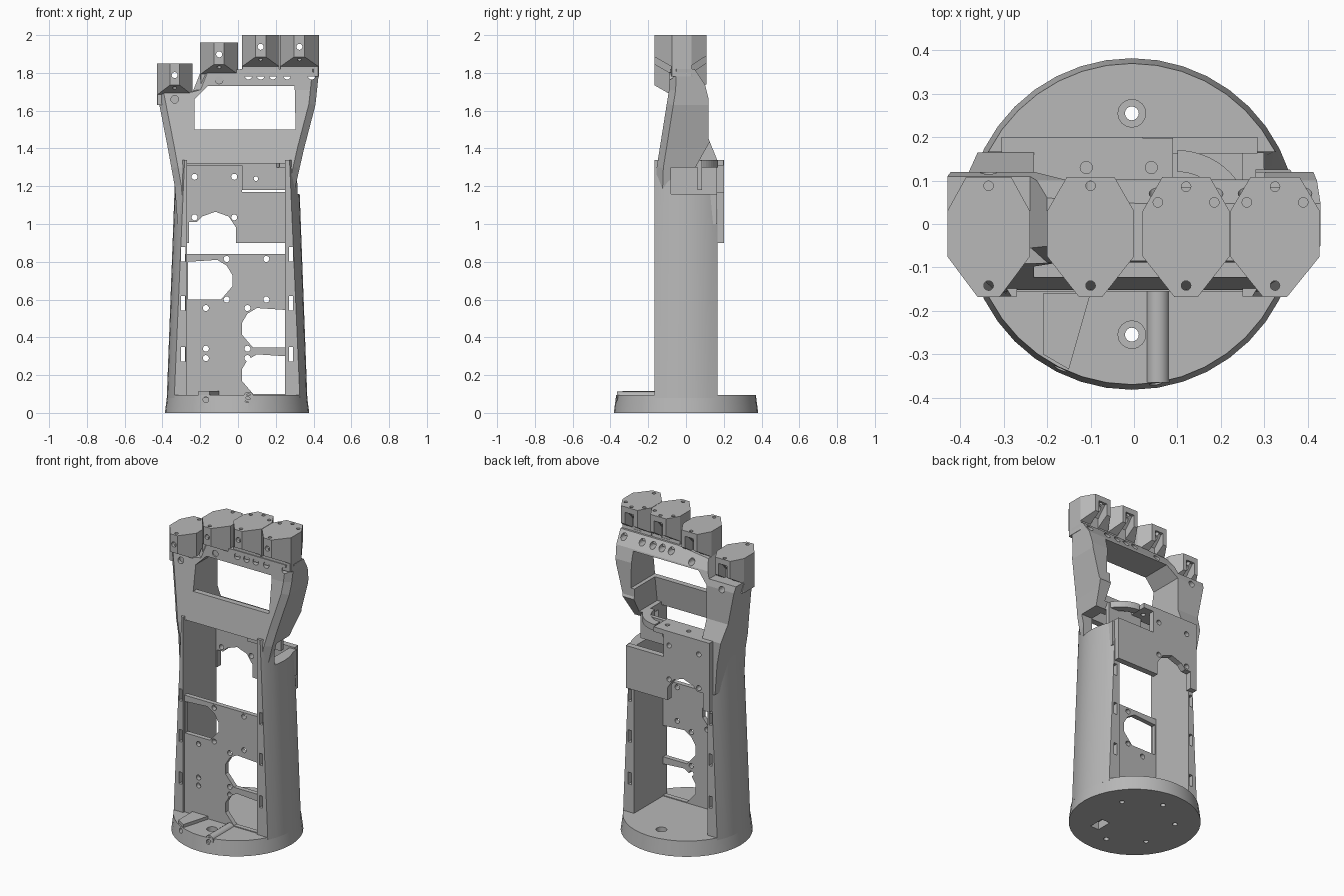
import bpy, bmesh, math
from mathutils import Vector

old = bpy.data.objects.get("Cube")
if old:
    bpy.data.objects.remove(old, do_unlink=True)

grey = bpy.data.materials.new("light grey plastic")
grey.use_nodes = True
grey.diffuse_color = (0.48, 0.48, 0.48, 1)
grey.node_tree.nodes["Principled BSDF"].inputs["Base Color"].default_value = (0.48, 0.48, 0.48, 1)


def make(name, bm):
    bmesh.ops.recalc_face_normals(bm, faces=bm.faces)
    mesh = bpy.data.meshes.new(name)
    bm.to_mesh(mesh)
    bm.free()
    mesh.materials.append(grey)
    obj = bpy.data.objects.new(name, mesh)
    bpy.context.collection.objects.link(obj)
    return obj


def prism(name, pts, axis, lo, hi):
    """Extrude a 2D outline along one axis."""
    place = {"x": lambda p, d: (d, p[0], p[1]),
             "y": lambda p, d: (p[0], d, p[1]),
             "z": lambda p, d: (p[0], p[1], d)}[axis]
    bm = bmesh.new()
    face = bm.faces.new([bm.verts.new(place(p, lo)) for p in pts])
    ext = bmesh.ops.extrude_face_region(bm, geom=[face])["geom"]
    move = Vector(place((0, 0), hi - lo))
    bmesh.ops.translate(bm, vec=move, verts=[v for v in ext if isinstance(v, bmesh.types.BMVert)])
    return make(name, bm)


def box(name, x0, x1, y0, y1, z0, z1):
    return prism(name, [(x0, y0), (x1, y0), (x1, y1), (x0, y1)], "z", z0, z1)


def ring(u, v, r, n=16, a0=0.0, a1=2 * math.pi, closed=True):
    count = n if closed else n + 1
    return [(u + r * math.cos(a0 + (a1 - a0) * i / n), v + r * math.sin(a0 + (a1 - a0) * i / n))
            for i in range(count)]


def rod(u, v, r, axis, lo, hi, name="cutter", n=16):
    return prism(name, ring(u, v, r, n), axis, lo, hi)


def cone(name, x, r0, r1, z0, z1, n=40):
    bm = bmesh.new()
    bmesh.ops.create_cone(bm, cap_ends=True, segments=n, radius1=r0, radius2=r1, depth=z1 - z0)
    bmesh.ops.translate(bm, vec=(x, 0, (z0 + z1) / 2), verts=bm.verts)
    return make(name, bm)


def boolean(obj, cutter, mode="DIFFERENCE"):
    mod = obj.modifiers.new("cut", "BOOLEAN")
    mod.operation, mod.object, mod.solver = mode, cutter, "EXACT"
    bpy.context.view_layer.objects.active = obj
    bpy.ops.object.modifier_apply(modifier=mod.name)
    bpy.data.objects.remove(cutter, do_unlink=True)


def drill(obj, spots, r, axis="y", lo=-0.6, hi=0.6):
    for u, v in spots:
        boolean(obj, rod(u, v, r, axis, lo, hi))


def smooth(obj):
    bpy.ops.object.select_all(action="DESELECT")
    obj.select_set(True)
    bpy.context.view_layer.objects.active = obj
    bpy.ops.object.shade_smooth_by_angle(angle=math.radians(25))


def arm_cavity():
    return box("cutter", -0.27, 0.25, -0.5, 0.5, 0.095, 1.32)


def thumb_notch():
    side = [(-0.08, 1.16), (0.5, 1.16), (0.5, 1.46), (0.14, 1.46), (0.05, 1.3), (-0.08, 1.3)]
    return prism("cutter", side, "x", 0.1, 0.7)


# Round base with screw holes and a front tube
base = cone("base", -0.005, 0.382, 0.37, 0, 0.095)
for y in (-0.255, 0.255):
    boolean(base, rod(-0.005, y, 0.016, "z", -0.1, 0.3))
    boolean(base, rod(-0.005, y, 0.032, "z", 0.06, 0.3))
drill(base, [(-0.2, 0.13), (0.2, 0.13), (-0.2, -0.13)], 0.015, "z", -0.1, 0.03)
boolean(base, box("cutter", 0.1, 0.16, -0.2, -0.1, -0.1, 0.05))
drill(base, [(-0.17, 0.07), (0.05, 0.07)], 0.015, "y", -0.6, -0.3)
smooth(base)
tube = rod(0.055, 0.085, 0.027, "y", -0.365, -0.15, "front_tube")
drill(tube, [(0.055, 0.085)], 0.015, "y", -0.5, -0.25)
smooth(tube)
wedge = prism("front_wedge", [(-0.21, -0.16), (-0.21, -0.3), (-0.15, -0.335), (-0.1, -0.16)], "z", 0.08, 0.115)

# Forearm side walls: a flat-sided cone with its middle removed
shell = cone("forearm_walls", -0.005, 0.372, 0.325, 0.08, 1.34)
boolean(shell, box("cutter", -1, 1, -0.167, 0.167, -1, 3), "INTERSECT")
boolean(shell, box("cutter", -0.27, 0.25, -0.5, 0.5, 0.0, 2))
boolean(shell, thumb_notch())
for z in (0.31, 0.58, 0.84):
    for x in (-0.29, 0.28):
        boolean(shell, box("cutter", x - 0.011, x + 0.011, -0.5, 0.5, z - 0.038, z + 0.038))
smooth(shell)

# Front mounting plate with rounded openings
front = box("front_plate", -0.28, 0.26, -0.155, -0.125, 0.09, 0.84)


def servo_opening(edge, tip, z0):
    s = 1 if tip > edge else -1
    return prism("cutter", [(edge, z0), (tip - s * 0.06, z0), (tip, z0 + 0.07), (tip, z0 + 0.13),
                            (tip - s * 0.03, z0 + 0.18), (tip - s * 0.08, z0 + 0.21),
                            (edge, z0 + 0.2)], "y", -0.5, 0.0)


for edge, tip, z0 in ((0.25, 0.02, 0.1), (0.25, 0.02, 0.345), (-0.265, -0.03, 0.6)):
    boolean(front, servo_opening(edge, tip, z0))
drill(front, [(x, z) for x in (-0.06, 0.15) for z in (0.6, 0.815)]
      + [(x, z) for x in (-0.17, 0.05) for z in (0.29, 0.34, 0.555)], 0.016)

# Stepped back plate with an arched opening
back = prism("back_plate", [(-0.305, 0.9), (0.285, 0.9), (0.285, 1.17), (0.02, 1.17),
                            (0.02, 1.34), (-0.305, 1.34)], "y", 0.162, 0.2)
boolean(back, prism("cutter", [(-0.26, 0.8), (-0.01, 0.8), (-0.01, 0.98), (-0.05, 1.04), (-0.12, 1.065),
                               (-0.19, 1.04), (-0.22, 1.01), (-0.26, 1.01)], "y", 0, 0.5))
drill(back, [(x, z) for x in (-0.23, -0.02) for z in (1.035, 1.25)], 0.016)

# Wrist flange, inner plate and curved thumb guide
flange = box("wrist_flange", -0.3, 0.09, 0.06, 0.198, 1.31, 1.34)
drill(flange, [(-0.11, 0.13), (0.04, 0.13)], 0.014, "z", 1, 2)
inner = box("inner_plate", 0.02, 0.26, 0.06, 0.085, 1.18, 1.335)
drill(inner, [(0.095, 1.24)], 0.012)
guide = ring(0.1, 0.0, 0.17, 14, math.pi / 2, 0, False) + ring(0.1, 0.0, 0.12, 14, 0, math.pi / 2, False)
prism("thumb_guide", guide, "z", 1.3, 1.34)

# Hand frame: front outline intersected with side outline
hand = prism("hand_frame", [(-0.32, 1.0), (-0.335, 1.2), (-0.375, 1.42), (-0.43, 1.7), (-0.24, 1.7),
                            (-0.2, 1.8), (0.02, 1.82), (0.43, 1.82), (0.41, 1.63), (0.35, 1.4),
                            (0.3, 1.18), (0.3, 1.0)], "y", -0.6, 0.6)
boolean(hand, prism("cutter", [(-0.165, 1.0), (-0.155, 1.3), (-0.09, 1.71), (-0.085, 1.83), (0.04, 1.83),
                               (0.1, 1.74), (0.12, 1.66), (0.12, 1.45), (0.165, 1.34), (0.165, 1.0)],
                    "x", -1, 1), "INTERSECT")

# Chamfer the long front corners
bm = bmesh.new()
bm.from_mesh(hand.data)
corners = [e for e in bm.edges if len(e.link_faces) == 2
           and min(f.normal.y for f in e.link_faces) < -0.8
           and max(abs(f.normal.x) for f in e.link_faces) > 0.8]
bmesh.ops.bevel(bm, geom=corners, offset=0.035, segments=1, affect="EDGES", clamp_overlap=True)
bm.to_mesh(hand.data)
bm.free()

# Palm window, hollow back, wrist opening and thumb gap
boolean(hand, prism("cutter", [(-0.23, 1.5), (0.305, 1.5), (0.3, 1.73), (-0.16, 1.73), (-0.23, 1.66)],
                    "y", -0.6, 0.6))
boolean(hand, prism("cutter", [(-0.115, 1.3), (-0.08, 1.55), (0.5, 1.55), (0.5, 1.3)], "x", -0.23, 0.28))
boolean(hand, arm_cavity())
boolean(hand, thumb_notch())
drill(hand, [(-0.335, 1.66), (-0.1, 1.762)] + [(x, 1.785) for x in (0.055, 0.12, 0.185, 0.26, 0.39)], 0.02)

# Four octagonal knuckles with sloped undersides, back forks and pin holes
knuckles = [("little", -0.335, 0.095, 1.85), ("ring", -0.1, 0.1, 1.96),
            ("middle", 0.12, 0.1, 2.0), ("index", 0.325, 0.103, 2.0)]
for finger, cx, w, top in knuckles:
    half = [(w * 0.27, -0.168), (w, -0.075), (w, 0.03), (w * 0.55, 0.108)]
    plan = [(cx + x, y) for x, y in half] + [(cx - x, y) for x, y in reversed(half)]
    k = prism(finger + "_knuckle", plan, "z", top - 0.3, top)
    side = [(-0.3, 0.1), (-0.3, -0.115), (-0.168, -0.115), (-0.08, -0.165), (-0.08, -0.22), (0.04, -0.22),
            (0.03, -0.16), (0.108, -0.11), (0.3, -0.11), (0.3, 0.1)]
    boolean(k, prism("cutter", [(y, top + z) for y, z in side], "x", -1, 1), "INTERSECT")
    boolean(k, prism("cutter", [(0.03, top - 0.17), (0.03, top - 0.1), (0.09, top - 0.035),
                                (0.3, top - 0.035), (0.3, top - 0.17)], "x", cx - 0.03, cx + 0.03))
    drill(k, [(cx, top - 0.062)], 0.016)
    pins = [cx] if top < 2 else [cx - 0.065, cx, cx + 0.065]
    if top < 2:
        drill(k, [(cx, 0.088)], 0.011, "z", top - 0.2, top + 0.1)
    else:
        drill(k, [(x, 0.086 if x == cx else 0.05) for x in pins], 0.011, "z", top - 0.04, top + 0.1)
    drill(k, [(cx, -0.142)], 0.011, "z", top - 0.2, top + 0.1)
